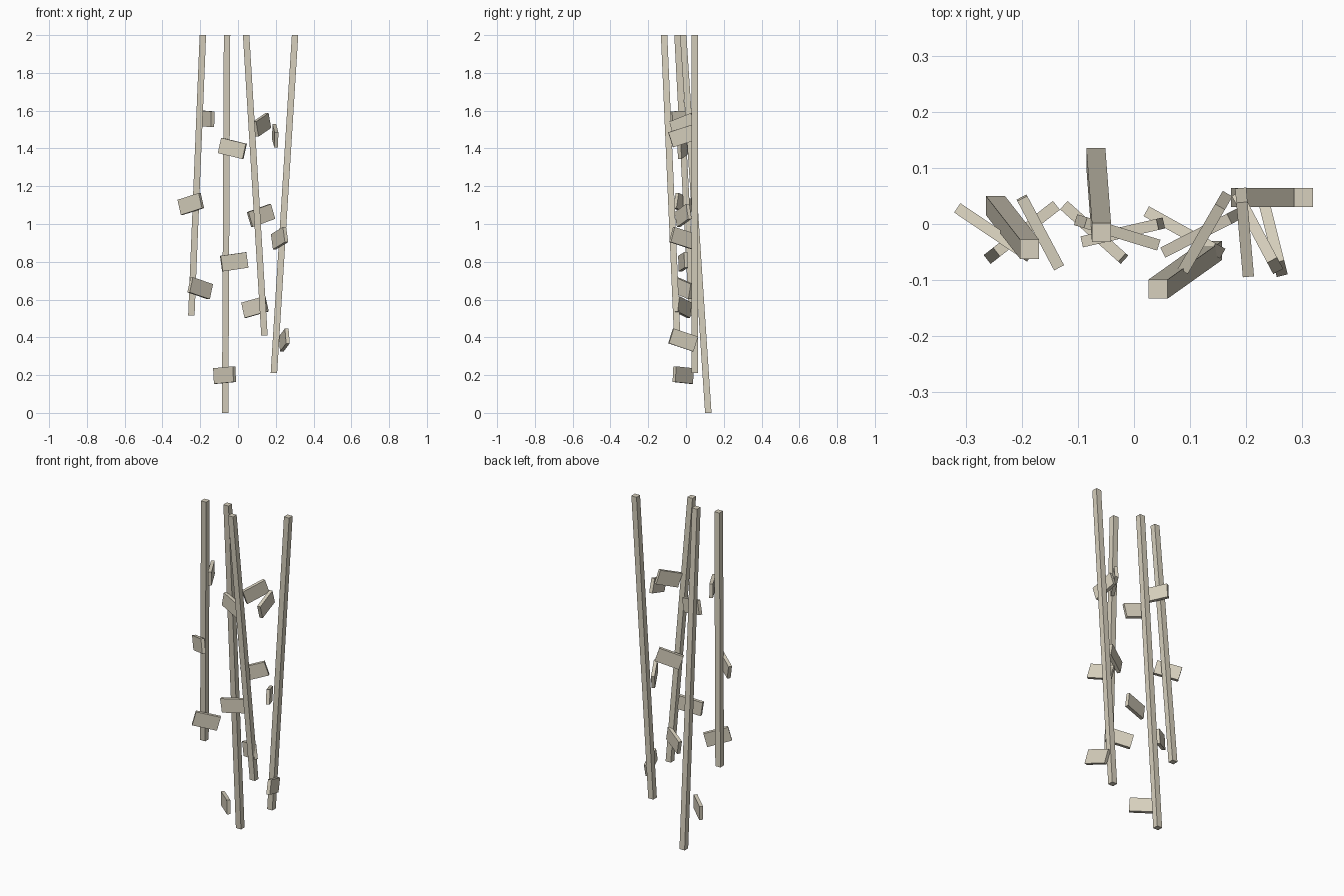
import bpy
from math import radians
from mathutils import Vector, Matrix

if "Cube" in bpy.data.objects:
    bpy.data.objects.remove(bpy.data.objects["Cube"], do_unlink=True)

mat = bpy.data.materials.new("pale_beige")
mat.use_nodes = True
color = (0.68, 0.63, 0.51, 1)
mat.diffuse_color = color
mat.node_tree.nodes["Principled BSDF"].inputs["Base Color"].default_value = color


def box(name):
    bpy.ops.mesh.primitive_cube_add(size=1)
    ob = bpy.context.object
    ob.name = name
    ob.data.name = name
    ob.data.materials.append(mat)
    return ob


def strand(name, top, bottom, width=0.034):
    """Slanted square strand with level ends."""
    ob = box(name)
    for v in ob.data.vertices:
        end = Vector(top if v.co.z > 0 else bottom)
        v.co = end + Vector((v.co.x * width, v.co.y * width, 0))


def leaf(name, x, z, yaw, tilt):
    """Thin plate, tilted in its own plane and then turned about z."""
    ob = box(name)
    turn = Matrix.Rotation(radians(yaw), 4, 'Z') @ Matrix.Rotation(radians(-tilt), 4, 'Y')
    ob.data.transform(Matrix.Translation((x, -0.015, z)) @ turn
                      @ Matrix.Diagonal((0.14, 0.02, 0.083, 1)))


# Each vine: strand top, strand bottom, then leaves as (x, z, yaw, tilt)
vines = {
    "right_vine": ((-0.186, -0.045, 2), (-0.247, 0.033, 0.515),
                   [(-0.167, 1.557, -62, -2), (-0.25, 1.106, -34, 15), (-0.2, 0.66, 38, -15)]),
    "middle_right_vine": ((-0.058, -0.015, 2), (-0.068, 0.118, 0),
                          [(-0.03, 1.4, -17, -13), (-0.02, 0.8, 13, 8), (-0.071, 0.2, -42, 4)]),
    "middle_left_vine": ((0.043, -0.116, 2), (0.14, -0.047, 0.41),
                         [(0.127, 1.525, 60, 19), (0.122, 1.045, 27, 18), (0.09, 0.56, -29, 14)]),
    "left_vine": ((0.302, 0.047, 2), (0.19, 0.047, 0.21),
                  [(0.197, 1.467, -85, -18), (0.22, 0.925, -62, 16), (0.245, 0.386, -76, 18)]),
}

for name, (top, bottom, leaves) in vines.items():
    strand(name + "_strand", top, bottom)
    for i, spec in enumerate(leaves, 1):
        leaf(f"{name}_leaf_{i}", *spec)
